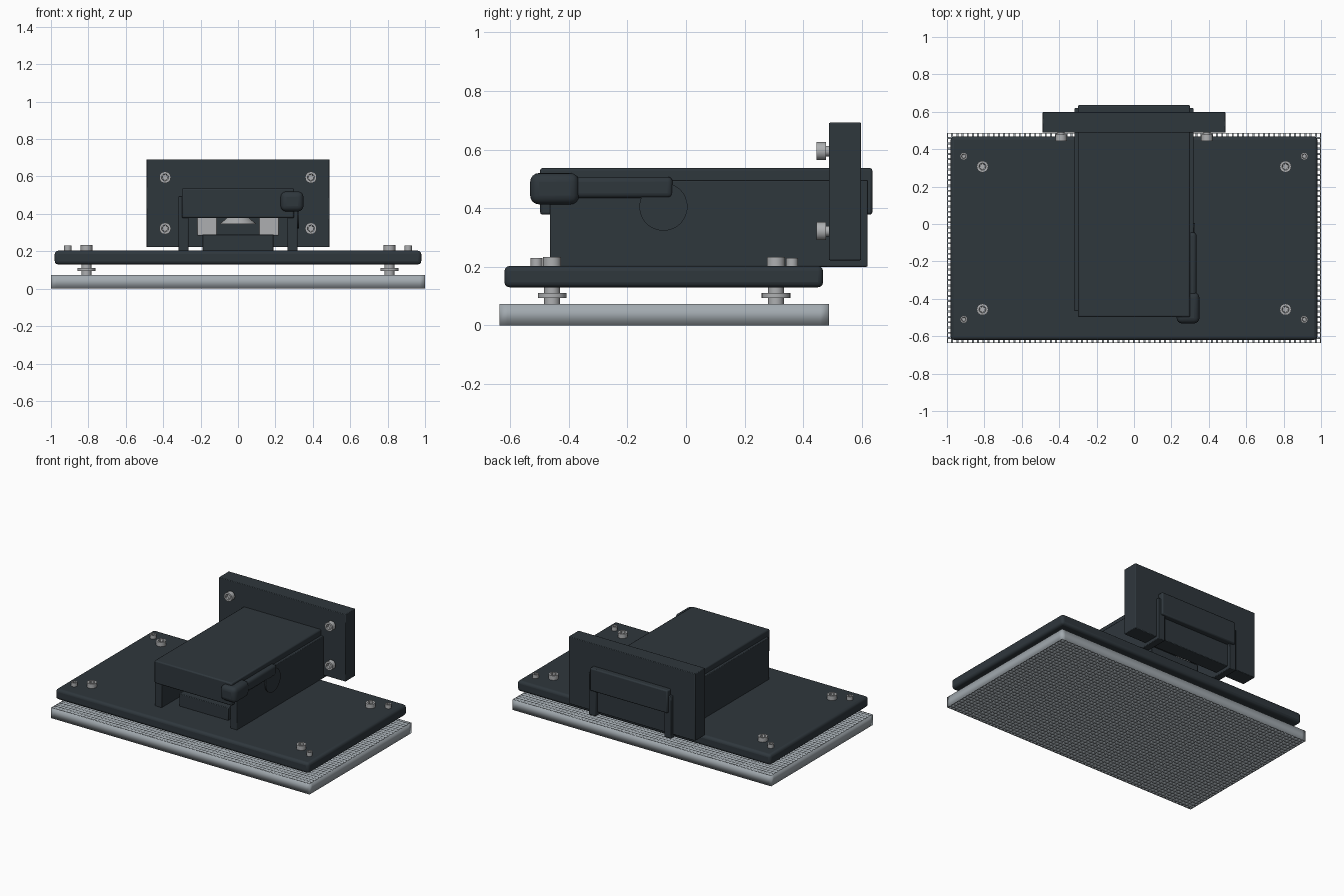
import bpy, bmesh, math
from mathutils import Matrix, Vector

cube = bpy.data.objects.get("Cube")
if cube:
    bpy.data.objects.remove(cube, do_unlink=True)


def material(name, rgb):
    m = bpy.data.materials.new(name)
    m.use_nodes = True
    m.diffuse_color = (*rgb, 1)
    m.node_tree.nodes["Principled BSDF"].inputs["Base Color"].default_value = (*rgb, 1)
    return m


DARK = material("dark slate", (0.028, 0.038, 0.046))
GREY = material("plate grey", (0.36, 0.40, 0.43))
STEEL = material("steel", (0.42, 0.43, 0.44))


def finish(name, bm, mat, bevel=0, segments=2):
    mesh = bpy.data.meshes.new(name)
    bm.to_mesh(mesh)
    bm.free()
    ob = bpy.data.objects.new(name, mesh)
    bpy.context.collection.objects.link(ob)
    mesh.materials.append(mat)
    if bevel:
        mod = ob.modifiers.new("rounded edges", 'BEVEL')
        mod.width, mod.segments = bevel, segments
    bpy.ops.object.select_all(action='DESELECT')
    ob.select_set(True)
    bpy.context.view_layer.objects.active = ob
    bpy.ops.object.shade_smooth_by_angle(angle=math.radians(35))
    return ob


def box(name, x, y, z, mat=DARK, bevel=0.004, segments=2):
    """Box from its (min, max) range on each axis."""
    bm = bmesh.new()
    bmesh.ops.create_cube(bm, size=1)
    for v in bm.verts:
        v.co = Vector((r[0] if c < 0 else r[1] for c, r in zip(v.co, (x, y, z))))
    return finish(name, bm, mat, bevel, segments)


def cylinder(name, base, axis, radius, length, mat=STEEL, top=None, socket=False, sides=24):
    """Cylinder or cone from a base point along an axis, with an optional drive recess."""
    bm = bmesh.new()
    bmesh.ops.create_cone(bm, cap_ends=True, segments=sides, radius1=radius,
                          radius2=radius if top is None else top, depth=length,
                          matrix=Matrix.Translation((0, 0, length / 2)))
    if socket:
        cap = max(bm.faces, key=lambda f: f.calc_center_median().z)
        bmesh.ops.inset_region(bm, faces=[cap], thickness=radius * 0.4)
        centre = cap.calc_center_median()
        bmesh.ops.inset_region(bm, faces=[cap], thickness=radius * 0.02)
        for i, v in enumerate(cap.verts):
            # six-lobed recess
            scale = 1.0 if i % 4 < 2 else 0.75
            v.co = centre + (v.co - centre) * scale - Vector((0, 0, length * 0.5))
    turn = Vector((0, 0, 1)).rotation_difference(Vector(axis)).to_matrix().to_4x4()
    bmesh.ops.transform(bm, matrix=Matrix.Translation(base) @ turn, verts=bm.verts)
    return finish(name, bm, mat)


# Perforated bottom plate
COLS, ROWS = 72, 40
bm = bmesh.new()
bmesh.ops.create_grid(bm, x_segments=COLS, y_segments=ROWS, size=1)
for v in bm.verts:
    v.co = (v.co.x, v.co.y * 0.5625 - 0.075, 0)
inset = bmesh.ops.inset_individual(bm, faces=bm.faces[:], thickness=0.007)
rims = set(inset["faces"])
bmesh.ops.delete(bm, geom=[f for f in bm.faces if f not in rims], context='FACES')
plate = finish("perforated_plate", bm, GREY)
solid = plate.modifiers.new("thickness", 'SOLIDIFY')
solid.thickness, solid.offset = 0.073, 1

# Upper plate
box("upper_plate", (-0.98, 0.98), (-0.62, 0.468), (0.13, 0.203), DARK, 0.018, 3)

# Standoffs and screws at the plate corners
UP, FRONT = (0, 0, 1), (0, -1, 0)
for side, sx in (("right", -1), ("left", 1)):
    for end, y, y2 in (("front", -0.457, -0.51), ("back", 0.307, 0.362)):
        tag = f"{side}_{end}"
        cylinder(f"standoff_{tag}", (sx * 0.81, y, 0.06), UP, 0.027, 0.1)
        cylinder(f"washer_{tag}", (sx * 0.81, y, 0.094), UP, 0.049, 0.016)
        cylinder(f"bolt_head_{tag}", (sx * 0.81, y, 0.2), UP, 0.031, 0.034, socket=True)
        cylinder(f"small_screw_{tag}", (sx * 0.91, y2, 0.2), UP, 0.02, 0.03, socket=True)

    # Side wall of the housing
    box(f"side_wall_{side}", sorted((sx * 0.265, sx * 0.318)), (-0.465, 0.62),
        (0.2, 0.495))
    # Guide block under the cover
    box(f"guide_block_{side}", sorted((sx * 0.112, sx * 0.218)), (-0.3, 0.3),
        (0.285, 0.385), STEEL)
    # Screws in the back plate
    for level, z in (("lower", 0.322), ("upper", 0.595)):
        cylinder(f"mount_shank_{side}_{level}", (sx * 0.39, 0.5, z), FRONT, 0.018, 0.03)
        cylinder(f"mount_screw_{side}_{level}", (sx * 0.39, 0.478, z), FRONT, 0.031,
                 0.033, socket=True)

# Housing
box("top_cover", (-0.3, 0.3), (-0.498, 0.636), (0.378, 0.537), DARK, 0.008)
box("inner_carriage", (-0.19, 0.19), (-0.38, 0.4), (0.2, 0.29))
cylinder("centre_cone", (0, -0.2, 0.345), UP, 0.1, 0.04, top=0.05, sides=32)
box("back_plate", (-0.49, 0.49), (0.488, 0.598), (0.222, 0.692))

# Locking lever on the left wall
cylinder("lever_pivot", (0.28, -0.077, 0.405), (1, 0, 0), 0.082, 0.046, DARK, sides=48)
box("lever_arm", (0.29, 0.334), (-0.4, -0.045), (0.434, 0.507), DARK, 0.018, 4)
box("lever_grip", (0.228, 0.35), (-0.532, -0.365), (0.413, 0.52), DARK, 0.03, 4)
